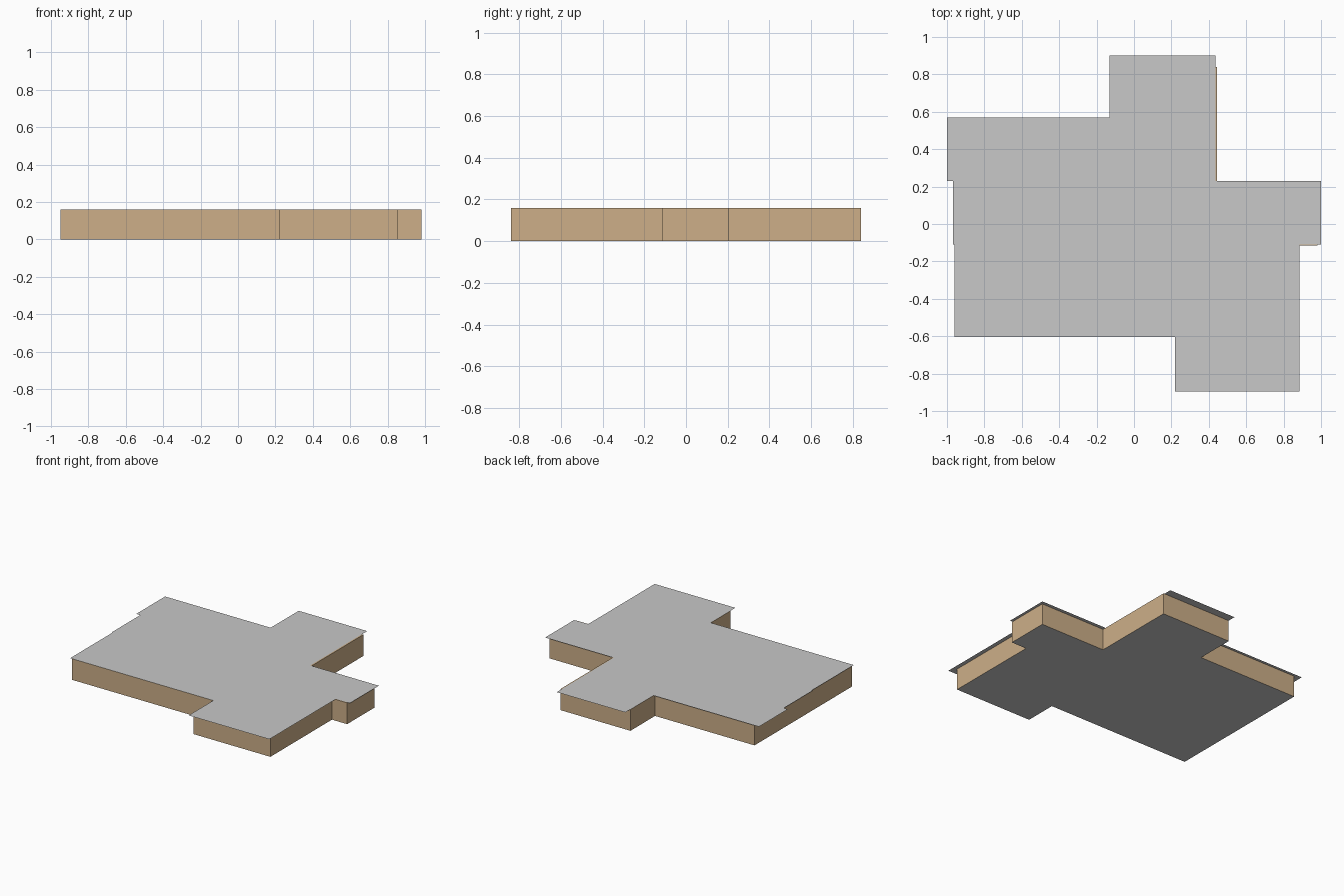
import bpy, bmesh

if "Cube" in bpy.data.objects:
    bpy.data.objects.remove(bpy.data.objects["Cube"])

HEIGHT = 0.16


def material(name, color):
    m = bpy.data.materials.new(name)
    m.diffuse_color = (*color, 1)
    m.use_nodes = True
    m.node_tree.nodes["Principled BSDF"].inputs["Base Color"].default_value = m.diffuse_color
    return m


tan = material("tan wall", (0.61, 0.43, 0.25))
grey = material("light grey", (0.58, 0.58, 0.58))


def sheet(name, outline, z, mats, extrude=0.0):
    """Flat outline at height z, optionally extruded upward into a closed block."""
    bm = bmesh.new()
    face = bm.faces.new([bm.verts.new((x, y, z)) for x, y in outline])
    if extrude:
        new = bmesh.ops.extrude_face_region(bm, geom=[face], use_keep_orig=True)["geom"]
        top = [v for v in new if isinstance(v, bmesh.types.BMVert)]
        bmesh.ops.translate(bm, verts=top, vec=(0, 0, extrude))
        bmesh.ops.recalc_face_normals(bm, faces=bm.faces)
    else:
        face.normal_update()
        if face.normal.z < 0:
            face.normal_flip()
    mesh = bpy.data.meshes.new(name)
    bm.to_mesh(mesh)
    bm.free()
    for m in mats:
        mesh.materials.append(m)
    # downward faces (the floor) take the last material
    for p in mesh.polygons:
        if p.normal.z < -0.5:
            p.material_index = len(mats) - 1
    obj = bpy.data.objects.new(name, mesh)
    bpy.context.collection.objects.link(obj)
    return obj


# Building body: tan walls with a grey underside
walls = [(-0.95, 0.55), (-0.13, 0.55), (-0.13, 0.84), (0.445, 0.84),
         (0.445, 0.205), (0.98, 0.205), (0.98, -0.115), (0.855, -0.115),
         (0.855, -0.84), (0.22, -0.84), (0.22, -0.6), (-0.95, -0.6)]
sheet("building_walls", walls, 0, [tan, grey], HEIGHT - 0.001)

# Thin flat roof with uneven eaves
roof = [(-1, 0.57), (-0.13, 0.57), (-0.13, 0.9), (0.435, 0.9),
        (0.435, 0.23), (1, 0.23), (1, -0.11), (0.885, -0.11),
        (0.885, -0.895), (0.22, -0.895), (0.22, -0.605), (-0.96, -0.605),
        (-0.96, -0.11), (-0.967, -0.11), (-0.967, 0.23), (-1, 0.23)]
sheet("flat_roof", roof, HEIGHT, [grey])
